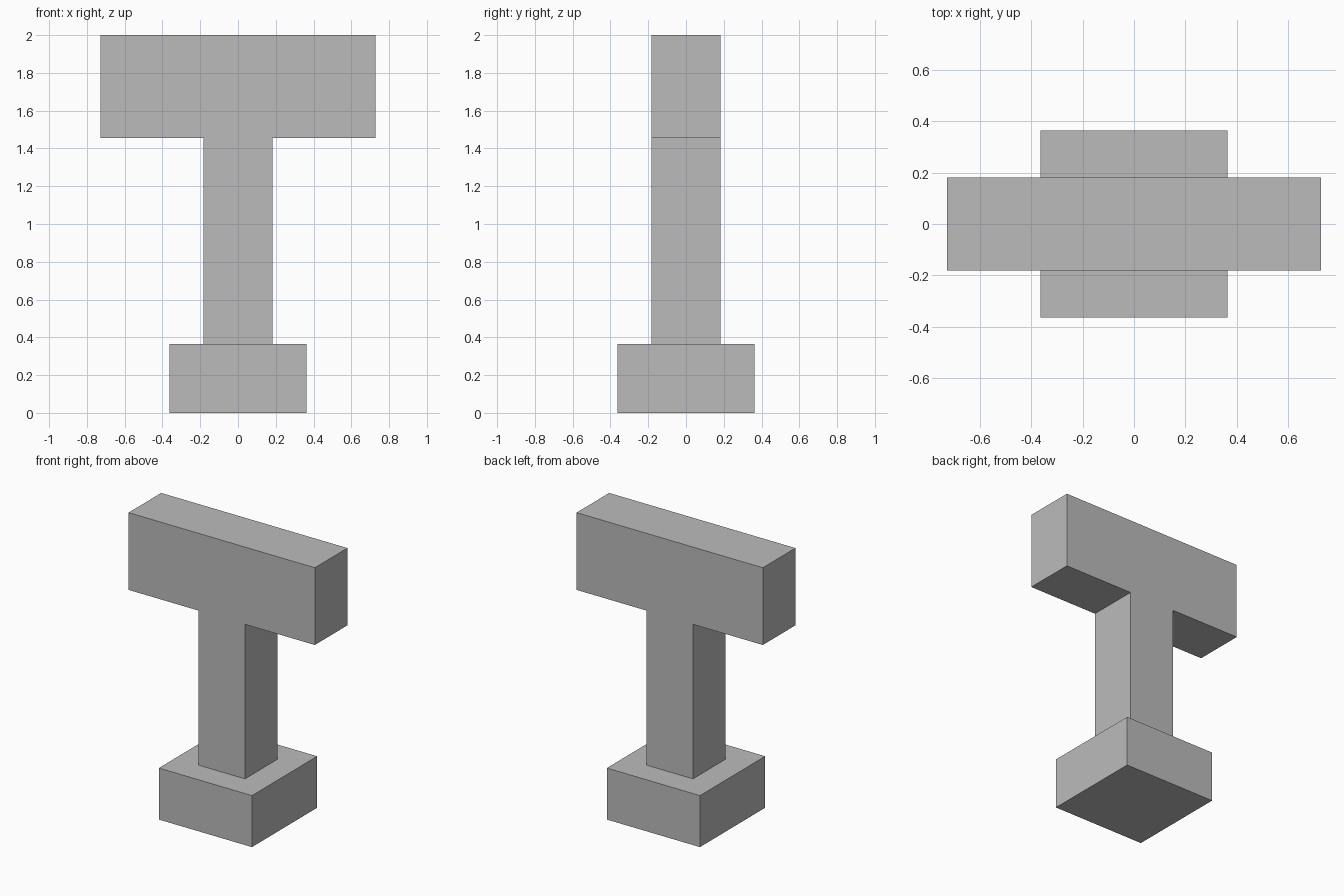
import bpy
import bmesh
from mathutils import Matrix, Vector

default = bpy.data.objects.get("Cube")
if default:
    bpy.data.objects.remove(default, do_unlink=True)

U = 2 / 5.5  # module: every part is sized in multiples of the post width

grey = bpy.data.materials.new("plain grey")
grey.use_nodes = True
colour = (0.5, 0.5, 0.5, 1)
grey.diffuse_color = colour
grey.node_tree.nodes["Principled BSDF"].inputs["Base Color"].default_value = colour


def block(name, size, bottom, open_ends=False):
    """Box centred on the z axis, sized in modules; open_ends drops hidden caps."""
    bm = bmesh.new()
    size = Vector(size) * U
    place = Matrix.Translation((0, 0, bottom * U + size.z / 2))
    bmesh.ops.create_cube(bm, size=1, matrix=place @ Matrix.Diagonal((*size, 1)))
    if open_ends:
        bm.normal_update()
        caps = [f for f in bm.faces if abs(f.normal.z) > 0.9]
        bmesh.ops.delete(bm, geom=caps, context="FACES_ONLY")
    mesh = bpy.data.meshes.new(name)
    bm.to_mesh(mesh)
    bm.free()
    mesh.materials.append(grey)
    obj = bpy.data.objects.new(name, mesh)
    bpy.context.collection.objects.link(obj)
    return obj


# Square foot, slim post and wide crossbar, stacked
block("base", (2, 2, 1), 0)
block("post", (1, 1, 3), 1, open_ends=True)
block("crossbar", (4, 1, 1.5), 4)
